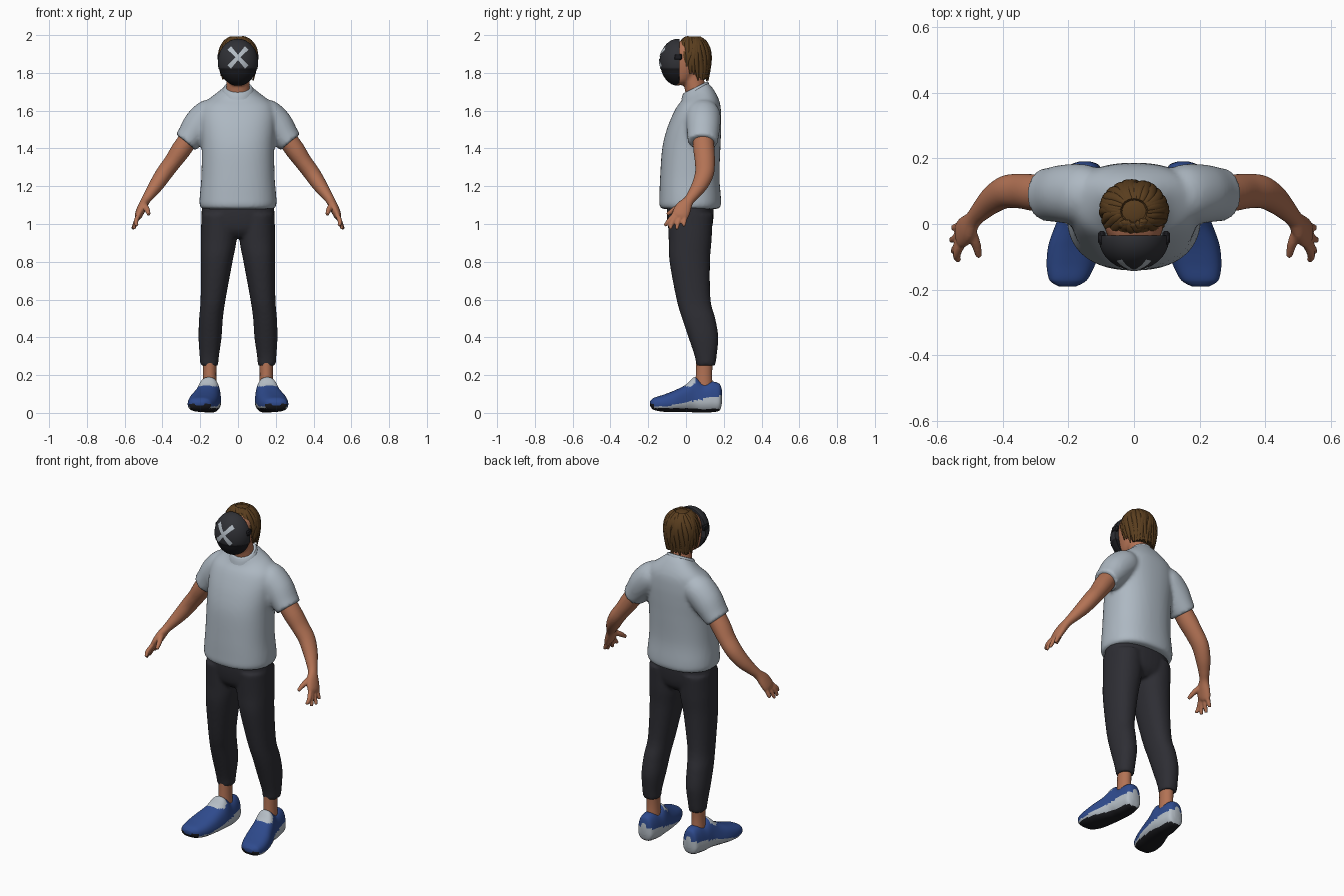
import bpy, bmesh, math, random
from mathutils import Vector

random.seed(4)
cube = bpy.data.objects.get("Cube")
if cube:
    bpy.data.objects.remove(cube)


def material(name, r, g, b):
    m = bpy.data.materials.new(name)
    m.use_nodes = True
    m.diffuse_color = (r, g, b, 1)
    bsdf = m.node_tree.nodes["Principled BSDF"]
    bsdf.inputs["Base Color"].default_value = (r, g, b, 1)
    bsdf.inputs["Roughness"].default_value = 0.8
    return m


SHIRT = material("pale_grey_cloth", .42, .48, .54)
PANTS = material("charcoal_cloth", .027, .027, .034)
SKIN = material("skin", .45, .17, .09)
HAIR = material("brown_hair", .10, .047, .013)
BLUE = material("blue_fabric", .028, .07, .27)
MASK = material("dark_grey_shell", .03, .031, .037)
BLACK = material("black_rubber", .012, .012, .015)
LIGHT = material("light_grey", .46, .51, .56)
X, Y, Z = Vector((1, 0, 0)), Vector((0, 1, 0)), Vector((0, 0, 1))


def spline(rows, steps):
    # smooth curve through rows of (x, y, z, radius_u, radius_v, tilt)
    rows = [Vector(tuple(r) + (0,) * (6 - len(r))) for r in rows]
    out = []
    for i in range(len(rows) - 1):
        a, b, c, d = rows[max(i - 1, 0)], rows[i], rows[i + 1], rows[min(i + 2, len(rows) - 1)]
        for s in range(steps):
            t = s / steps
            out.append(b + (c - a) * (t / 2) + (a * 2 - b * 5 + c * 4 - d) * (t * t / 2)
                       + (b * 3 - a - c * 3 + d) * (t ** 3 / 2))
    return out + [rows[-1]]


def loft(bm, rows, axis=None, ref=X, n=2, sides=32, steps=5):
    # capped skin over oval sections; the axis follows the path unless given
    path = spline(rows, steps)
    rings = []
    for i, p in enumerate(path):
        ahead = path[min(i + 1, len(path) - 1)] - path[max(i - 1, 0)]
        t = axis or Vector(ahead[:3]).normalized()
        u = (ref - t * ref.dot(t)).normalized()
        v = t.cross(u)
        ring = []
        for k in range(sides):
            a = math.tau * k / sides
            c, s = [math.copysign(abs(f) ** (2 / n), f) for f in (math.cos(a), math.sin(a))]
            ring.append(bm.verts.new(Vector(p[:3]) + u * p[3] * c + (v + t * p[5]) * p[4] * s))
        rings.append(ring)
    for a, b in zip(rings, rings[1:]):
        for k in range(sides):
            j = (k + 1) % sides
            bm.faces.new((a[k], a[j], b[j], b[k]))
    bm.faces.new(rings[0][::-1])
    bm.faces.new(rings[-1])


def finish(name, bm, mats, voxel=0, mirror=False, smooth=3):
    bmesh.ops.recalc_face_normals(bm, faces=bm.faces)
    me = bpy.data.meshes.new(name)
    bm.to_mesh(me)
    bm.free()
    for m in mats:
        me.materials.append(m)
    for p in me.polygons:
        p.use_smooth = True
    me.set_sharp_from_angle(angle=math.radians(50))
    ob = bpy.data.objects.new(name, me)
    bpy.context.collection.objects.link(ob)
    if voxel:
        r = ob.modifiers.new("blend", 'REMESH')
        r.mode, r.voxel_size, r.use_smooth_shade = 'VOXEL', voxel, True
        s = ob.modifiers.new("soften", 'SMOOTH')
        s.iterations, s.factor = smooth, .5
    if mirror:
        ob.modifiers.new("mirror", 'MIRROR')
    return ob


# shirt: torso and sleeves blended together
bm = bmesh.new()
loft(bm, [(0, .022, 1.08, .192, .153), (0, .022, 1.1, .203, .163), (0, .022, 1.14, .203, .163),
          (0, .02, 1.25, .194, .157), (0, .028, 1.4, .192, .154), (0, .042, 1.5, .198, .144),
          (0, .058, 1.58, .2, .128), (0, .067, 1.64, .178, .11, .1),
          (0, .062, 1.69, .11, .08, .35), (0, .05, 1.72, .07, .062, .5)], Z, n=2.3, sides=48)
for s in (1, -1):
    loft(bm, [(s * .12, .085, 1.6, .08, .07), (s * .155, .09, 1.575, .092, .085),
              (s * .205, .092, 1.525, .09, .086), (s * .25, .09, 1.465, .083, .074),
              (s * .277, .088, 1.432, .079, .067)], ref=Y)
finish("shirt", bm, [SHIRT], .011, smooth=4)

# ribbed collar
bm = bmesh.new()
loft(bm, [(0, .05, 1.695, .085, .075, .5), (0, .05, 1.712, .081, .07, .5),
          (0, .05, 1.724, .074, .064, .5)], Z)
finish("collar", bm, [SHIRT])

# trousers: pelvis and both legs
bm = bmesh.new()
loft(bm, [(0, .022, 1.16, .18, .12), (0, .022, 1.05, .194, .124), (0, .022, .97, .185, .112),
          (0, .02, .93, .15, .08)], -Z, n=2.3)
for s in (1, -1):
    loft(bm, [(s * .1, .022, 1.05, .094, .12), (s * .102, .022, .92, .095, .114),
              (s * .113, .02, .8, .084, .107), (s * .132, .04, .6, .066, .09),
              (s * .143, .067, .5, .063, .088), (s * .148, .092, .4, .061, .079),
              (s * .152, .104, .3, .051, .058), (s * .152, .105, .25, .047, .05)], -Z, n=2.2)
finish("trousers", bm, [PANTS], .01)

# arms with hands, built on the left and mirrored
bm = bmesh.new()
loft(bm, [(.24, .09, 1.48, .055, .05), (.3, .095, 1.395, .056, .052), (.345, .1, 1.33, .053, .046),
          (.39, .098, 1.27, .05, .044), (.43, .075, 1.21, .043, .039), (.465, .042, 1.16, .033, .03),
          (.489, .015, 1.125, .028, .024), (.508, -.012, 1.088, .042, .024),
          (.525, -.03, 1.05, .045, .021), (.53, -.038, 1.032, .036, .015)], ref=Y)
fingers = [(-.066, .535, -.112, .99), (-.045, .552, -.085, .973),
           (-.022, .558, -.05, .972), (.0, .552, -.012, .988)]
for base, x, y, z in fingers:
    loft(bm, [(.52, base * .8, 1.06, .012, .012), (.54, (base + y) / 2 - .003, 1.015, .0125, .0125),
              (x, y, z, .009, .009)], ref=Y, sides=12)
loft(bm, [(.5, -.015, 1.105, .017, .017), (.482, -.06, 1.078, .015, .015),
          (.472, -.1, 1.05, .01, .01)], ref=X, sides=12)
finish("arms", bm, [SKIN], .0055, mirror=True)

# ankles
bm = bmesh.new()
loft(bm, [(.15, .095, .1, .04, .05), (.15, .095, .2, .035, .043), (.15, .1, .3, .038, .045)], Z)
finish("ankles", bm, [SKIN], mirror=True)

# shoes: narrower at the top, coloured by height and facing
bm = bmesh.new()
loft(bm, [(.15, .19, .085, .018, .035), (.15, .178, .083, .042, .07), (.15, .14, .085, .052, .081),
          (.152, .09, .08, .058, .079), (.155, .045, .096, .063, .093), (.165, 0, .077, .068, .073),
          (.18, -.06, .062, .073, .057), (.192, -.12, .051, .068, .045), (.2, -.165, .048, .055, .034),
          (.202, -.18, .048, .042, .025), (.203, -.19, .05, .024, .012)],
     -Y, n=2.7, sides=64, steps=7)
for v in bm.verts:
    middle = .15 + .055 * min(1, max(0, (.06 - v.co.y) / .22))
    v.co.x = middle + (v.co.x - middle) * (1.1 - 2.2 * max(0, v.co.z - .05))
bmesh.ops.recalc_face_normals(bm, faces=bm.faces)
for f in bm.faces:
    c, up = f.calc_center_median(), f.normal.z
    if c.z < .025 and up < -.6 or c.y < -.168 and c.z < .05:
        f.material_index = 2
    elif c.z < .035 + .2 * max(0, c.y + .1) or (-.01 < c.y < .05 and up > .4 and c.z > .14):
        f.material_index = 1
finish("shoes", bm, [BLUE, LIGHT, BLACK], mirror=True)

# neck and head
bm = bmesh.new()
loft(bm, [(0, .06, 1.64, .07, .06), (0, .052, 1.7, .064, .056), (0, .035, 1.78, .06, .058),
          (0, .02, 1.85, .06, .06)], Z)
loft(bm, [(0, -.035, 1.735, .03, .03), (0, -.025, 1.755, .058, .055), (0, -.005, 1.81, .08, .085),
          (0, .012, 1.88, .092, .1), (0, .02, 1.94, .082, .09), (0, .025, 1.975, .04, .045)], Z)
finish("head", bm, [SKIN], .008)

# mask: half-round shell with an inset lower section
MY, MZ, RX, RY, RZ = -.043, 1.856, .107, .097, .124


def mask_front(x, z):
    return MY - RY * math.sqrt(max(0, 1 - (x / RX) ** 2 - ((z - MZ) / RZ) ** 2))


bm = bmesh.new()
bmesh.ops.create_uvsphere(bm, u_segments=64, v_segments=48, radius=1)
for v in bm.verts:
    inset = .965 if v.co.z < -.28 else 1
    v.co = (v.co.x * RX * inset, MY + RY * inset * min(v.co.y, .08), MZ + v.co.z * RZ)
for f in bm.faces:
    f.material_index = int(f.calc_center_median().z < MZ - .28 * RZ)
finish("mask", bm, [MASK, BLACK])

# crossed bars painted on the mask, following its curve
bm = bmesh.new()
for s in (1, -1):
    grid = []
    for i in range(21):
        t = i / 10 - 1
        half = .009 + .004 * abs(t)
        row = []
        for j in range(-2, 3):
            w = half * j / 2
            x, z = s * (t * .046 - w * .7), 1.882 + t * .05 + w * .7
            row.append(bm.verts.new((x, mask_front(x, z) - .003, z)))
        grid.append(row)
    for a, b in zip(grid, grid[1:]):
        for j in range(4):
            bm.faces.new((a[j], a[j + 1], b[j + 1], b[j])[::s])
cross = finish("mask_cross", bm, [LIGHT])

# strap buckles at the sides of the mask
bm = bmesh.new()
bmesh.ops.create_cube(bm, size=1)
for v in bm.verts:
    v.co = (.098 + v.co.x * .022, -.042 + v.co.y * .04, 1.885 + v.co.z * .032)
buckle = finish("strap_buckles", bm, [BLACK], mirror=True)
buckle.modifiers.new("round", 'BEVEL').width = .005

# hair: cap with overlapping locks falling from the crown
bm = bmesh.new()
loft(bm, [(0, .08, 1.775, .07, .04), (0, .075, 1.82, .085, .05), (0, .062, 1.88, .095, .066),
          (0, .042, 1.94, .09, .083), (0, .038, 1.975, .06, .06), (0, .038, 1.99, .02, .02)], Z)
for i in range(34):
    deg = -180 + i * 360 / 34
    a, side = math.radians(deg), abs(deg)
    end = 1.955 if side < 48 else 1.84 if side < 82 else 1.785 if side < 105 else 1.762
    end += random.uniform(-.008, .01)
    rows = []
    for k in range(6):
        z = 1.988 + (end - 1.988) * (k / 5) ** 1.4
        r = math.sqrt(max(.04, 1 - (max(0, z - 1.885) / .112) ** 2))
        r *= 1 - 1.3 * max(0, 1.86 - z)
        swing = a + .12 * math.sin(k + i)
        size = (.6, 1, 1.1, 1.05, .9, .35)[k] * random.uniform(.9, 1.1)
        rows.append((.098 * r * math.sin(swing), .04 - (.088 * r) * math.cos(swing), z,
                     .014 * size, .009 * size))
    loft(bm, rows, ref=Vector((math.cos(a), math.sin(a), 0)), sides=10, steps=4)
finish("hair", bm, [HAIR])
